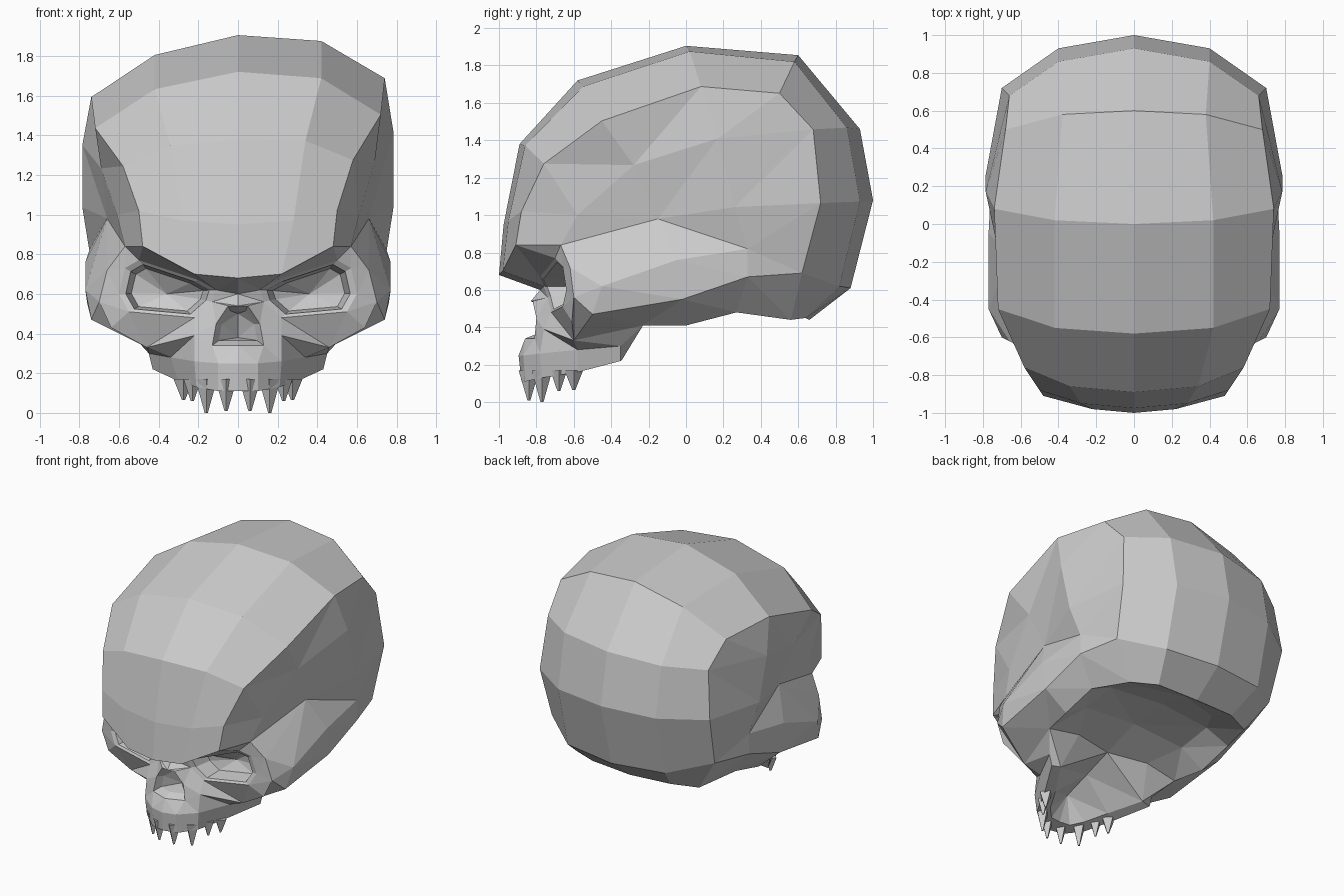
import bpy, bmesh
from mathutils import Vector

if "Cube" in bpy.data.objects:
    bpy.data.objects.remove(bpy.data.objects["Cube"])

bm = bmesh.new()
shared = {}


def vert(p, side):
    key = (round(p[0] * side, 3) + 0.0, round(p[1], 3), round(p[2], 3))
    if key not in shared:
        shared[key] = bm.verts.new(key)
    return shared[key]


def face(points):
    """Add a polygon on both sides of the head."""
    for side in (1, -1):
        vs = list(dict.fromkeys(vert(p, side) for p in points))
        if len(vs) > 2 and bm.faces.get(vs) is None:
            bm.faces.new(vs)


def zip_lines(a, b):
    """Fill the strip between two polylines with triangles, shortest rung first."""
    i = j = 0
    while i < len(a) - 1 or j < len(b) - 1:
        step_a = j == len(b) - 1 or (
            i < len(a) - 1 and
            (Vector(a[i + 1]) - Vector(b[j])).length <= (Vector(a[i]) - Vector(b[j + 1])).length)
        if step_a:
            face([a[i], a[i + 1], b[j]])
            i += 1
        else:
            face([a[i], b[j + 1], b[j]])
            j += 1


def shrink(ring, centre, scale, push):
    c = Vector(centre)
    return [tuple(c + (Vector(p) - c) * scale + Vector((0, push, 0))) for p in ring]


# Cranium: lengthwise profiles from brow over the top to the back of the base
middle = [(0, y, z) for y, z in [
    (-1, .68), (-.975, .95), (-.89, 1.38), (-.58, 1.72), (0, 1.905), (.6, 1.855),
    (.93, 1.46), (1, 1.08), (.88, .61), (.66, .44)]]
crown = [(.22, -.98, .70), (.28, -.95, .97), (.34, -.86, 1.36), (.42, -.55, 1.66),
         (.42, .02, 1.84), (.38, .58, 1.79), (.40, .86, 1.45), (.40, .93, 1.07),
         (.40, .82, .62), (.32, .64, .45)]
edge = [(.48, -.91, .84), (.50, -.88, 1.02), (.58, -.76, 1.26), (.72, -.45, 1.47),
        (.74, .08, 1.64), (.68, .50, 1.61), (.66, .68, 1.43), (.70, .72, 1.06),
        (.67, .62, .69), (.50, .56, .44)]
for a, b in ((middle, crown), (crown, edge)):
    for k in range(len(a) - 1):
        face([a[k], a[k + 1], b[k + 1], b[k]])

# Temple: ridge around a sunken hollow
temple, hollow = (.57, -.67, .84), (.66, -.15, .98)
ridge = [temple, (.61, -.58, 1.0), (.69, -.28, 1.25), (.785, .17, 1.38),
         (.785, .26, 1.04), (.75, .33, .82), edge[8]]
zip_lines(edge[:9], ridge)
arch_top = [(.66, -.62, .72), (.77, -.45, .62), (.77, -.05, .76), (.75, .33, .82), edge[8]]
loop = ridge[:6] + arch_top[2::-1]
for k, p in enumerate(loop):
    face([p, loop[(k + 1) % len(loop)], hollow])

# Cheek arch and lower side of the head
cheek_out, cheek_low, cheek_tip = (.70, -.60, .56), (.64, -.61, .43), (.46, -.60, .33)
arch_low = [cheek_out, (.74, -.50, .47), (.76, -.02, .55), (.75, .33, .67), edge[8]]
zip_lines(arch_top, arch_low)
base = [cheek_tip, (.55, -.23, .41), (.60, 0, .41), (.60, .27, .48), edge[9]]
zip_lines([cheek_low] + arch_low, base)

# Eye socket: rim, inner rings and back wall
rim = [(.11, -.76, .62), (.20, -.78, .67), (.50, -.70, .77), (.57, -.66, .73),
       (.60, -.64, .60), (.55, -.66, .51), (.22, -.72, .48), (.13, -.74, .56)]
centre = (.36, -.70, .61)
rings = [rim, shrink(rim, centre, .86, .01), shrink(rim, centre, .74, .13)]
for a, b in zip(rings, rings[1:]):
    for k in range(8):
        n = (k + 1) % 8
        face([a[k], a[n], b[n], b[k]])
for k in range(8):
    face([rings[2][k], rings[2][(k + 1) % 8], (.36, -.53, .60)])

# Brow underside, nose bridge and cheek front
nasion, snout = (0, -.78, .60), (.22, -.76, .39)
zip_lines([middle[0], crown[0], edge[0], temple], [nasion] + rim[:4])
bridge = [nasion, (0, -.83, .54), (.05, -.82, .54), (.11, -.80, .45), (.13, -.81, .34)]
zip_lines(bridge, [rim[0], rim[7], rim[6], snout])
zip_lines([temple, arch_top[0], cheek_out, cheek_low, cheek_tip, snout],
          [rim[3], rim[4], rim[5], rim[6]])

# Nose opening
nose = bridge[1:] + [(0, -.86, .34)]
inner = shrink(nose, (0, -.82, .44), .75, .05)
zip_lines(nose, inner)
zip_lines(inner, [(0, -.70, .50), (0, -.66, .38)])

# Upper jaw: outer band, gum edge and palate
jaw_top = [(0, -.895, .25), (.10, -.87, .25), (.22, -.78, .26), (.34, -.58, .28), (.45, -.35, .30)]
jaw_low = [(0, -.88, .11), (.10, -.86, .11), (.21, -.77, .13), (.30, -.58, .16), (.43, -.35, .22)]
jaw_in = [(0, -.78, .13), (.08, -.77, .13), (.15, -.70, .15), (.23, -.55, .18), (.36, -.34, .23)]
zip_lines([nose[-1], nose[-2], snout, cheek_tip, base[1]], jaw_top)
for a, b in ((jaw_top, jaw_low), (jaw_low, jaw_in)):
    for k in range(4):
        face([a[k], a[k + 1], b[k + 1], b[k]])
face([jaw_top[4], jaw_low[4], jaw_in[4], base[1]])
palate = [(0, -.70, .30), (0, -.50, .37), (0, -.28, .45)]
zip_lines(jaw_in, palate)

# Sunken underside
outer = [jaw_in[4]] + base[1:] + [crown[9], middle[9]]
floor = [(.30, -.22, .45), (.42, 0, .52), (.42, .26, .56), (.30, .46, .52), (0, .54, .52)]
zip_lines(outer, floor)
zip_lines(floor, [palate[2], (0, 0, .55), (0, .30, .57), floor[-1]])
face([jaw_in[4], floor[0], palate[2]])

# Slight lopsidedness of the crown
for v in bm.verts:
    v.co.z += .1 * v.co.x * max(0, v.co.z - 1)
bmesh.ops.recalc_face_normals(bm, faces=bm.faces)


def finish(name, b):
    mesh = bpy.data.meshes.new(name)
    b.to_mesh(mesh)
    b.free()
    bpy.context.collection.objects.link(bpy.data.objects.new(name, mesh))


finish("skull", bm)

# Pointed teeth along the jaw edge: tip position and root radius
teeth = bmesh.new()
for x, y, tip, r in ((.06, -.85, .01, .055), (.16, -.78, 0, .055),
                     (.23, -.69, .06, .045), (.275, -.61, .065, .05)):
    for side in (1, -1):
        made = bmesh.ops.create_cone(teeth, cap_ends=True, segments=4, radius1=.008,
                                     radius2=r, depth=.17 - tip)["verts"]
        bmesh.ops.translate(teeth, verts=made, vec=(side * x, y + .01, (.17 + tip) / 2))
finish("teeth", teeth)
